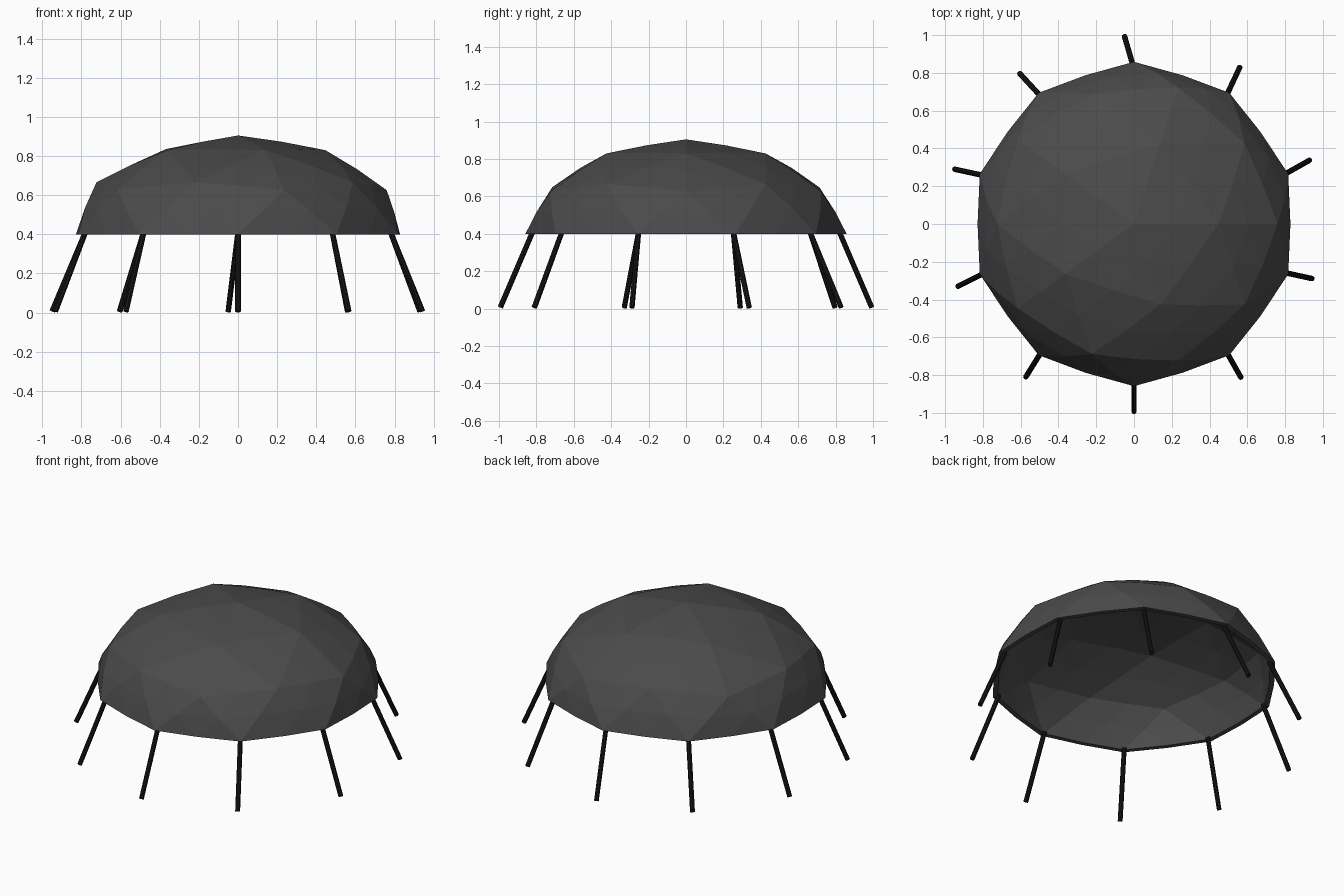
import bpy, bmesh, math
from mathutils import Vector

if "Cube" in bpy.data.objects:
    bpy.data.objects.remove(bpy.data.objects["Cube"])

RIM_R, RISE, RIM_Z = 0.85, 0.505, 0.4
WALL, PUFF = 0.03, 0.28


def material(name, value):
    m = bpy.data.materials.new(name)
    m.diffuse_color = (value, value, value, 1)
    m.use_nodes = True
    m.node_tree.nodes["Principled BSDF"].inputs["Base Color"].default_value = m.diffuse_color
    return m


def add_object(name, bm, mat):
    me = bpy.data.meshes.new(name)
    bm.to_mesh(me)
    bm.free()
    me.materials.append(mat)
    ob = bpy.data.objects.new(name, me)
    bpy.context.collection.objects.link(ob)
    return ob


def polar(r, deg, z):
    a = math.radians(deg)
    return Vector((r * math.cos(a), r * math.sin(a), z))


# Geodesic panels on a unit half sphere: apex, upper ring, middle ring, rim
top = Vector((0, 0, 1))
upper = [polar(0.526, 72 * i, 0.851) for i in range(5)]
middle = [polar(0.894, 36 * i, 0.447) if i % 2 == 0 else polar(0.851, 36 * i, 0.526)
          for i in range(10)]
rim = [polar(1.01, 18 + 36 * i, 0) for i in range(10)]
panels = []
for i in range(5):
    n = (i + 1) % 5
    a, b, c = middle[2 * i], middle[2 * i + 1], middle[(2 * i + 2) % 10]
    panels += [(top, upper[i], upper[n]), (upper[i], b, upper[n]),
               (upper[i], a, b), (upper[n], b, c)]
for i in range(10):
    panels += [(middle[i], rim[i], middle[(i + 1) % 10]),
               (middle[i], rim[i - 1], rim[i])]

# Canopy: each panel divided and slightly puffed out, as outer and inner skins
bm = bmesh.new()
N = 2
for A, B, C in panels:
    outer, inner = {}, {}
    for i in range(N + 1):
        for j in range(N + 1 - i):
            p = (A * (N - i - j) + B * i + C * j) / N
            p = p.lerp(p.normalized() * max(A.length, B.length, C.length), PUFF) \
                if 0 < max(i, j, N - i - j) < N else p
            for skin, wall in ((outer, 0), (inner, WALL)):
                skin[i, j] = bm.verts.new((p.x * (RIM_R - wall), p.y * (RIM_R - wall),
                                           p.z * (RISE - wall) + RIM_Z))
    for g in (outer, inner):
        for i in range(N):
            for j in range(N - i):
                bm.faces.new((g[i, j], g[i + 1, j], g[i, j + 1]))
                if i + j < N - 1:
                    bm.faces.new((g[i + 1, j], g[i + 1, j + 1], g[i, j + 1]))
    # flat rim strip between the skins where the panel meets z = RIM_Z
    if B.z == C.z == 0:
        for j in range(N):
            k0, k1 = (N - j, j), (N - j - 1, j + 1)
            bm.faces.new((outer[k0], outer[k1], inner[k1], inner[k0]))
bmesh.ops.remove_doubles(bm, verts=bm.verts, dist=4e-3)
bmesh.ops.recalc_face_normals(bm, faces=bm.faces)
add_object("canopy", bm, material("dark_grey", 0.07))

# Legs: thin splayed poles from each rim corner to slightly uneven feet
feet = [(0.93, 0.338), (0.56, 0.83), (-0.05, 0.993), (-0.605, 0.797), (-0.95, 0.29),
        (-0.933, -0.33), (-0.573, -0.81), (0, -0.993), (0.566, -0.812), (0.943, -0.289)]
black = material("black", 0.008)
for i, (x, y) in enumerate(feet):
    foot = Vector((x, y, 0.006))
    head = polar(0.82, 18 + 36 * i, RIM_Z + 0.01)
    d = head - foot
    bm = bmesh.new()
    bmesh.ops.create_cone(bm, cap_ends=True, segments=8, radius1=0.0145,
                          radius2=0.0145, depth=d.length)
    rot = d.to_track_quat('Z', 'Y').to_matrix()
    for v in bm.verts:
        v.co = rot @ v.co + (foot + head) / 2
    add_object(f"leg_{i + 1}", bm, black)
